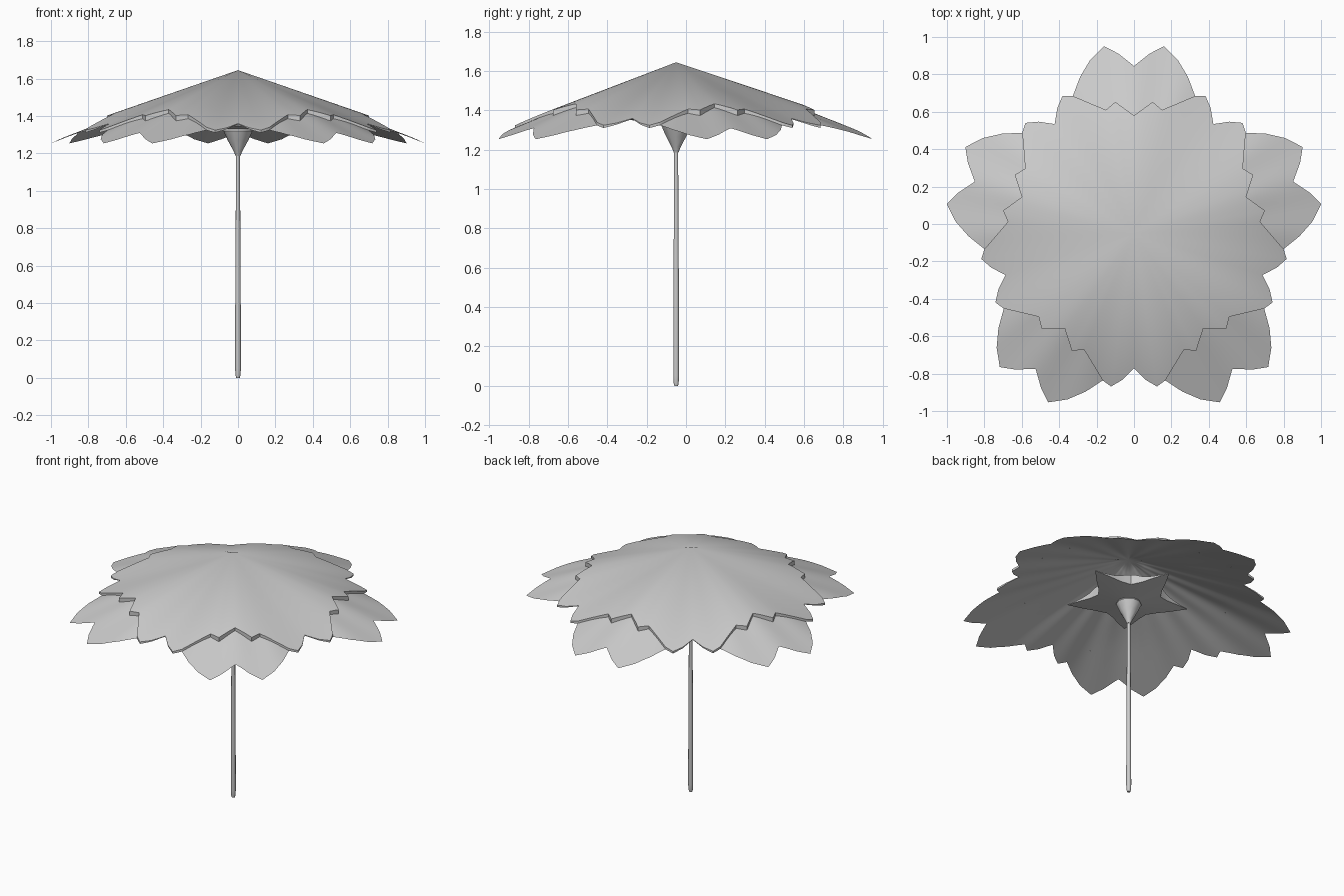
import bpy, bmesh, math
from math import radians, sin, cos, pi

cube = bpy.data.objects.get("Cube")
if cube:
    bpy.data.objects.remove(cube)

grey = bpy.data.materials.new("plain_grey")
grey.use_nodes = True
tone = (0.6, 0.6, 0.6, 1)
grey.diffuse_color = tone
grey.node_tree.nodes["Principled BSDF"].inputs["Base Color"].default_value = tone

CENTRE_Y = -0.05
APEX = 1.645


def finish(name, bm, angle=40):
    bmesh.ops.recalc_face_normals(bm, faces=bm.faces)
    mesh = bpy.data.meshes.new(name)
    bm.to_mesh(mesh)
    bm.free()
    mesh.materials.append(grey)
    obj = bpy.data.objects.new(name, mesh)
    obj.location.y = CENTRE_Y
    bpy.context.collection.objects.link(obj)
    bpy.ops.object.select_all(action='DESELECT')
    obj.select_set(True)
    bpy.context.view_layer.objects.active = obj
    bpy.ops.object.shade_smooth_by_angle(angle=radians(angle))


def five_fold(half, start):
    """Mirror half a petal outline (degrees, radius) and repeat it five times."""
    petal = [(-a, r) for a, r in reversed(half[1:])] + half[:-1]
    return [(radians(start + 72 * k + a), r) for k in range(5) for a, r in petal]


def split(outline, n=3):
    """Add points along the straight edges of the outline."""
    pts = [(r * cos(a), r * sin(a)) for a, r in outline]
    out = []
    for p, q in zip(pts, pts[1:] + pts[:1]):
        for i in range(n):
            x, y = (p[j] + (q[j] - p[j]) * i / n for j in (0, 1))
            out.append((math.atan2(y, x), math.hypot(x, y)))
    return out


def sheet(name, outline, height, rings, wall=None):
    """Fan of rings that fills a star outline, with an optional rim wall to another height."""
    bm = bmesh.new()
    tip = bm.verts.new((0, 0, height(0, 0)))
    loops = []
    for i in range(1, rings + 1):
        loop = []
        for a, edge in outline:
            r = edge * i / rings
            loop.append(bm.verts.new((r * cos(a), r * sin(a), height(a, r))))
        loops.append(loop)
    if wall:
        loops.append([bm.verts.new((r * cos(a), r * sin(a), wall(a, r))) for a, r in outline])
    n = len(outline)
    for j in range(n):
        k = (j + 1) % n
        bm.faces.new((tip, loops[0][j], loops[0][k]))
        for inner, outer in zip(loops, loops[1:]):
            bm.faces.new((inner[j], outer[j], outer[k], inner[k]))
    finish(name, bm)


def lathe(name, profile, sides):
    """Spin a (radius, z) profile and cap both ends."""
    bm = bmesh.new()
    loops = [[bm.verts.new((r * cos(2 * pi * i / sides), r * sin(2 * pi * i / sides), z))
              for i in range(sides)] for r, z in profile]
    for low, high in zip(loops, loops[1:]):
        for i in range(sides):
            k = (i + 1) % sides
            bm.faces.new((low[i], low[k], high[k], high[i]))
    bm.faces.new(loops[0])
    bm.faces.new(loops[-1])
    finish(name, bm)


# Canopy of petals: shallow cone with ridges along the lower petals
def ridge(a):
    """1 along the middle of a lower petal, 0 along an upper petal."""
    return (1 + cos(5 * (a - pi / 2))) / 2


def upper_height(a, r):
    return APEX - r * (0.395 - 0.06 * ridge(a))


def lower_height(a, r):
    gap = 0.004 + 0.014 * ridge(a)
    pleat = 0.003 * min(1, r * 2) * (1 - cos(20 * (a - pi / 2)))
    return upper_height(a, r) - gap - pleat - 0.06 * max(0, r - 0.6) * ridge(a)


upper_half = [(0, .722), (4.5, .785), (8.5, .828), (12, .804), (17, .738),
              (23.2, .677), (27.9, .71), (36, .63)]
# the lower sheet carries the large lobes and backs the upper lobes
lower_half = [(0, .895), (5, .965), (9.1, 1.013), (14.2, .956), (19, .885),
              (24, .804), (27.5, .828), (31.5, .785), (36, .722)]
sheet("upper_petals", split(five_fold(upper_half, 54)), upper_height, 1, lower_height)
sheet("lower_petals", split(five_fold(lower_half, 90)), lower_height, 10)

# Thick leafy star under the canopy
sepal_half = [(0, .385), (9, .3), (20, .235), (36, .2)]


def sepal_height(a, r):
    return 1.32 + 0.13 * r


def sepal_rim(a, r):
    return sepal_height(a, r) + 0.005 + 0.06 * (1 - ridge(a))


sheet("sepals", split(five_fold(sepal_half, 90), 2), sepal_height, 4, sepal_rim)

# Flared base and stem
lathe("flower_base", [(.012, 1.185), (.025, 1.215), (.055, 1.27), (.078, 1.32),
                      (.068, 1.345), (.03, 1.38)], 10)
lathe("stem", [(.01, 0), (.0135, .015), (.0155, .05), (.0145, .48),
               (.012, .9), (.0105, 1.2)], 10)
